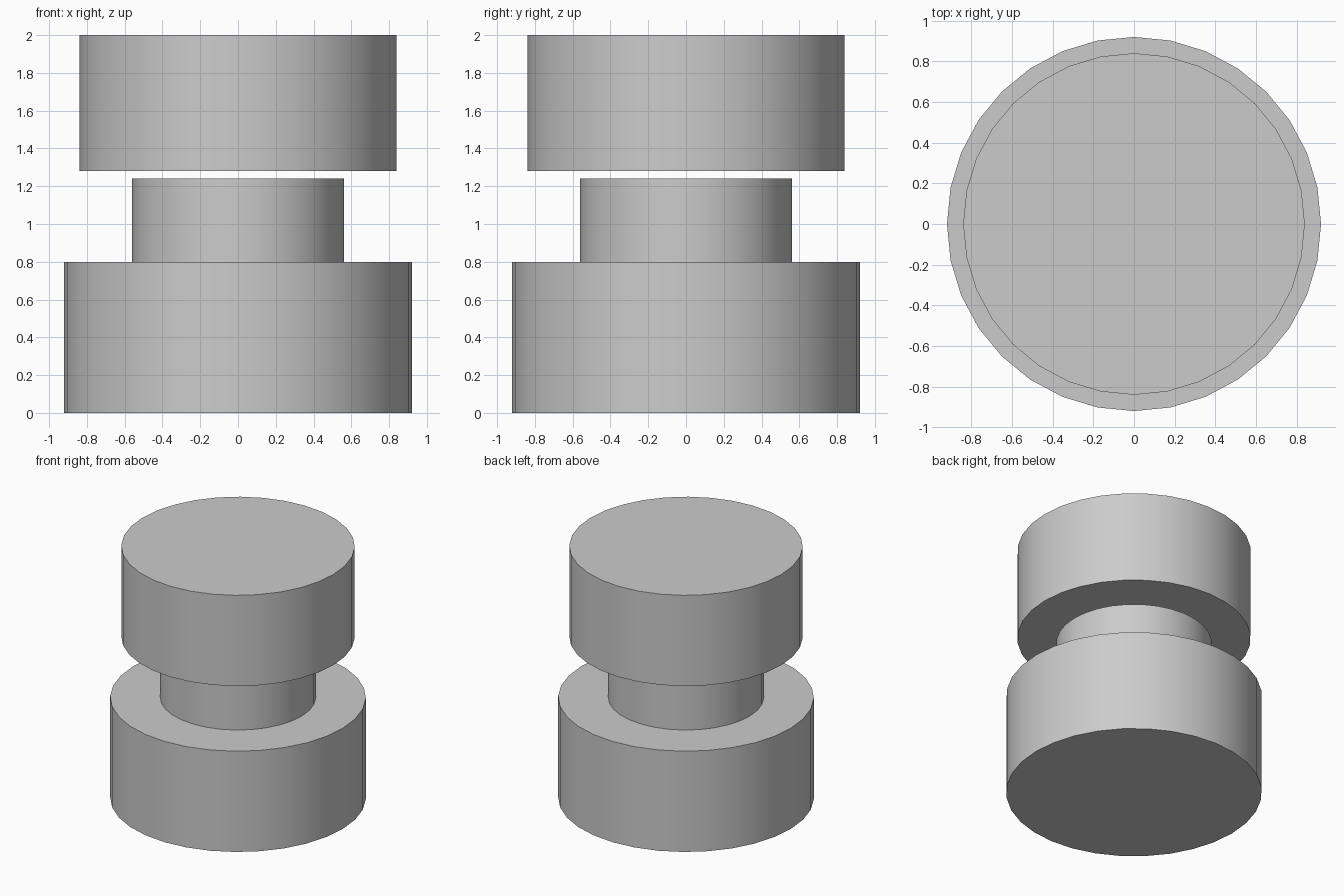
import bpy
import math

if "Cube" in bpy.data.objects:
    bpy.data.objects.remove(bpy.data.objects["Cube"])


def drum(name, radius, z0, z1):
    """Upright 32-sided cylinder between two heights, smooth with sharp rims."""
    bpy.ops.mesh.primitive_cylinder_add(
        vertices=32, radius=radius, depth=z1 - z0, location=(0, 0, (z0 + z1) / 2))
    obj = bpy.context.object
    obj.name = name
    bpy.ops.object.shade_smooth_by_angle(angle=math.radians(30))
    return obj


# Wide base, narrow neck, and cap floating just above the neck
drum("base", 0.92, 0.0, 0.80)
drum("neck", 0.56, 0.80, 1.24)
drum("cap", 0.84, 1.28, 2.0)
